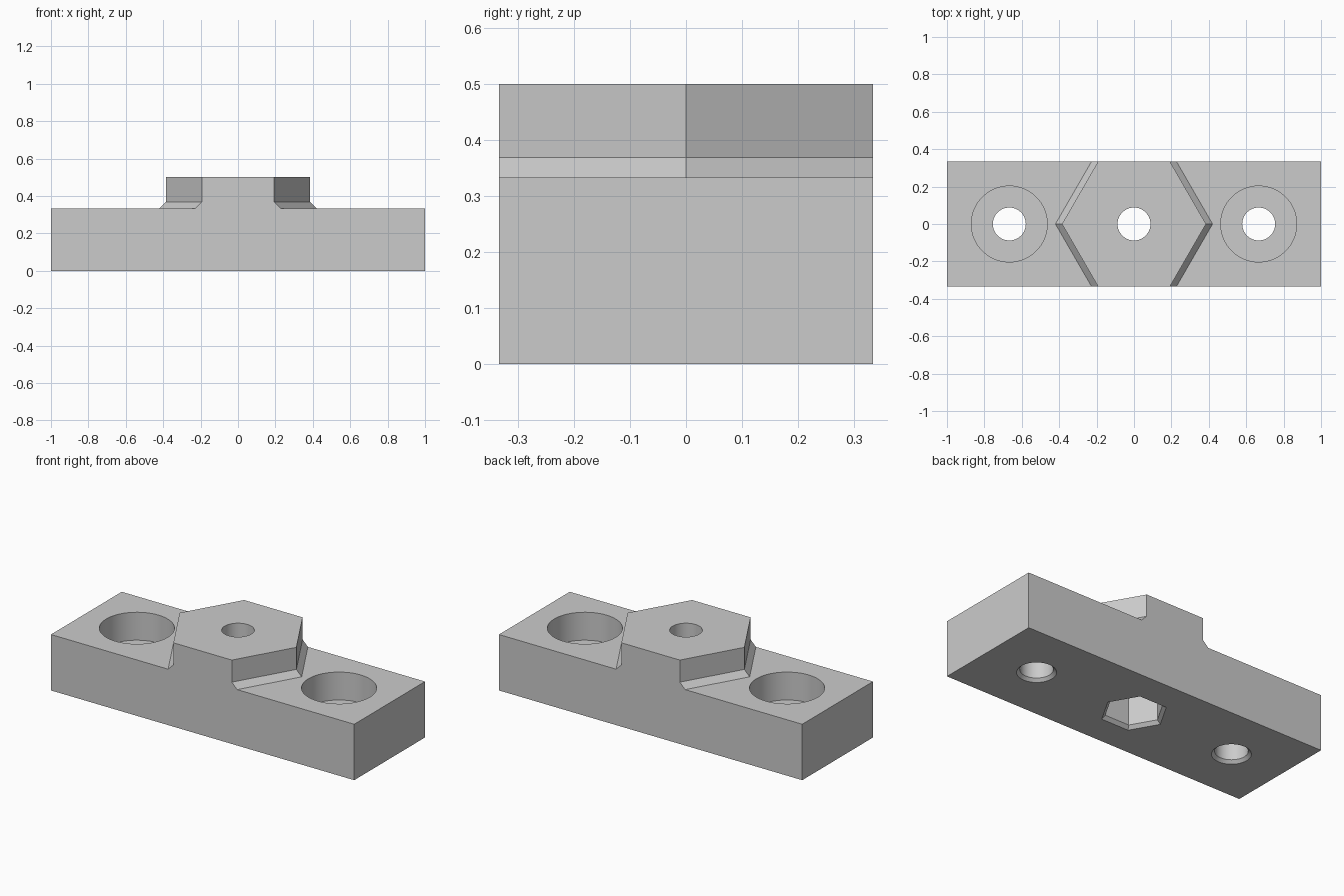
import bpy, bmesh, math

if "Cube" in bpy.data.objects:
    bpy.data.objects.remove(bpy.data.objects["Cube"])

HALF_Y = 1 / 3      # half depth of the block
BASE_TOP = 1 / 3    # top of the base block
BOSS_TOP = 0.5

grey = bpy.data.materials.new("plain_grey")
grey.diffuse_color = (0.6, 0.6, 0.6, 1)
grey.use_nodes = True
grey.node_tree.nodes["Principled BSDF"].inputs["Base Color"].default_value = grey.diffuse_color


def lathe(name, rings, sides, x=0.0):
    """Closed solid from (radius, z) rings, first corner on +x."""
    bm = bmesh.new()
    loops = []
    for r, z in rings:
        loops.append([bm.verts.new((x + r * math.cos(2 * math.pi * i / sides),
                                    r * math.sin(2 * math.pi * i / sides), z))
                      for i in range(sides)])
    for a, b in zip(loops, loops[1:]):
        for i in range(sides):
            j = (i + 1) % sides
            bm.faces.new((a[i], a[j], b[j], b[i]))
    bm.faces.new(loops[0][::-1])
    bm.faces.new(loops[-1])
    return finish(name, bm)


def box(name, sx, sy, z0, z1):
    bm = bmesh.new()
    bmesh.ops.create_cube(bm, size=1)
    for v in bm.verts:
        v.co = (v.co.x * sx, v.co.y * sy, z0 if v.co.z < 0 else z1)
    return finish(name, bm)


def finish(name, bm):
    bmesh.ops.recalc_face_normals(bm, faces=bm.faces[:])
    mesh = bpy.data.meshes.new(name)
    bm.to_mesh(mesh)
    bm.free()
    mesh.materials.append(grey)
    obj = bpy.data.objects.new(name, mesh)
    bpy.context.collection.objects.link(obj)
    return obj


def combine(target, tool, operation):
    """Apply a boolean and discard the tool."""
    bpy.ops.object.select_all(action='DESELECT')
    bpy.context.view_layer.objects.active = target
    target.select_set(True)
    mod = target.modifiers.new("cut", 'BOOLEAN')
    mod.operation, mod.solver, mod.object = operation, 'EXACT', tool
    bpy.ops.object.modifier_apply(modifier=mod.name)
    bpy.data.objects.remove(tool, do_unlink=True)


# Hexagonal boss with a flared foot, trimmed flush with the block sides
plate = box("mounting_block", 2, 2 * HALF_Y, 0, BASE_TOP)
boss = lathe("hex_boss", [(0.455, BASE_TOP - 0.035), (0.42, BASE_TOP),
                          (0.385, BASE_TOP + 0.035), (0.385, BOSS_TOP)], 6)
combine(boss, box("trim", 2, 2 * HALF_Y, 0.2, 0.8), 'INTERSECT')
combine(plate, boss, 'UNION')

# Counterbored bolt holes with a small chamfer underneath
for x in (-2 / 3, 2 / 3):
    combine(plate, lathe("bolt_hole", [(0.115, -0.01), (0.105, 0), (0.088, 0.017),
                                       (0.088, 1 / 6), (0.203, 1 / 6),
                                       (0.203, 0.6)], 64, x), 'DIFFERENCE')

# Central hole with a chamfered hexagonal nut pocket underneath
combine(plate, lathe("nut_pocket", [(0.19, -0.01), (0.18, 0), (0.16, 0.02),
                                    (0.16, BASE_TOP), ], 6), 'DIFFERENCE')
combine(plate, lathe("centre_hole", [(0.088, 0.2), (0.088, 0.6)], 64), 'DIFFERENCE')

bpy.ops.object.select_all(action='DESELECT')
plate.select_set(True)
bpy.context.view_layer.objects.active = plate
bpy.ops.object.shade_smooth_by_angle(angle=math.radians(25))
